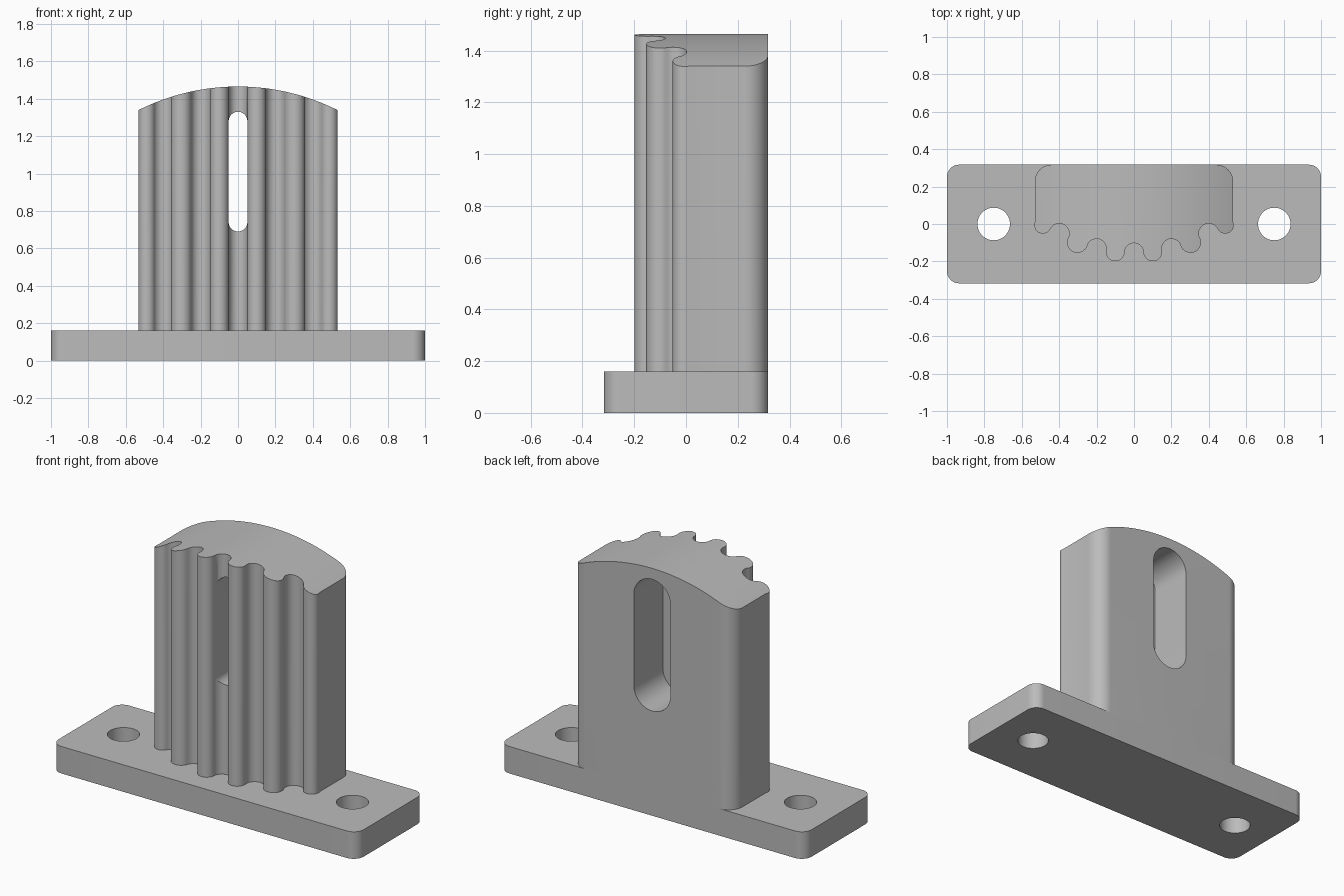
import bpy, bmesh
from math import sin, cos, pi, radians
from mathutils import Vector

default = bpy.data.objects.get("Cube")
if default:
    bpy.data.objects.remove(default, do_unlink=True)

GREY = (0.5, 0.5, 0.5, 1.0)
grey = bpy.data.materials.new("plain grey")
grey.use_nodes = True
grey.diffuse_color = GREY
grey.node_tree.nodes["Principled BSDF"].inputs["Base Color"].default_value = GREY

BACK = 0.317      # half depth of the base
BASE_TOP = 0.16


def arc(cx, cy, r, start, end, steps=16):
    """Points along a circular arc, angles in degrees."""
    angles = [radians(start + (end - start) * i / steps) for i in range(steps + 1)]
    return [(cx + r * cos(a), cy + r * sin(a)) for a in angles]


def prism(name, outline, low, high, along="z"):
    """Extrude a 2D outline along z (outline in xy) or y (outline in xz)."""
    bm = bmesh.new()
    place = (lambda p: (p[0], p[1], low)) if along == "z" else (lambda p: (p[0], low, p[1]))
    face = bm.faces.new([bm.verts.new(place(p)) for p in outline])
    out = bmesh.ops.extrude_face_region(bm, geom=[face])
    shift = Vector((0, 0, high - low)) if along == "z" else Vector((0, high - low, 0))
    moved = [v for v in out["geom"] if isinstance(v, bmesh.types.BMVert)]
    bmesh.ops.translate(bm, verts=moved, vec=shift)
    bmesh.ops.recalc_face_normals(bm, faces=bm.faces)
    mesh = bpy.data.meshes.new(name)
    bm.to_mesh(mesh)
    bm.free()
    mesh.materials.append(grey)
    obj = bpy.data.objects.new(name, mesh)
    bpy.context.collection.objects.link(obj)
    return obj


def activate(obj):
    bpy.ops.object.select_all(action="DESELECT")
    obj.select_set(True)
    bpy.context.view_layer.objects.active = obj


def carve(obj, cutter, operation="DIFFERENCE"):
    """Apply a boolean and discard its cutter."""
    activate(obj)
    mod = obj.modifiers.new("carve", "BOOLEAN")
    mod.object, mod.operation, mod.solver = cutter, operation, "EXACT"
    bpy.ops.object.modifier_apply(modifier=mod.name)
    bpy.data.objects.remove(cutter, do_unlink=True)


def slot(r, low, high):
    """Upright rounded slot centred on x = 0."""
    return arc(0, high, r, 0, 180, 24) + arc(0, low, r, 180, 360, 24)


# Base plate with rounded corners and two bolt holes
c = 0.065
x, y = 1 - c, BACK - c
plate = prism("base_plate",
              arc(x, y, c, 0, 90) + arc(-x, y, c, 90, 180)
              + arc(-x, -y, c, 180, 270) + arc(x, -y, c, 270, 360),
              0, BASE_TOP)
for side in (-1, 1):
    hole = arc(side * 0.75, 0, 0.087, 0, 360, 48)[:-1]
    carve(plate, prism("bolt_hole_cutter", hole, -0.1, 0.3))

# Scalloped front: half circles alternating out and in between joints
half = [(0.05, -0.152), (0.15, -0.146), (0.25, -0.117),
        (0.355, -0.08), (0.445, -0.022), (0.53, 0.01)]
joints = [Vector((-px, py)) for px, py in reversed(half)] + [Vector(p) for p in half]
front = []
for i, (a, b) in enumerate(zip(joints, joints[1:])):
    mid, d = (a + b) / 2, (b - a) / 2
    n = Vector((d.y, -d.x)) * (1 if i % 2 == 0 else -1)
    front += [tuple(mid - d * cos(t * pi / 16) + n * sin(t * pi / 16)) for t in range(16)]
front.append(tuple(joints[-1]))

# Upright block with rounded back corners
w, r = 0.53, 0.09
block = prism("fluted_block",
              front + arc(w - r, BACK - r, r, 0, 90) + arc(r - w, BACK - r, r, 90, 180),
              BASE_TOP, 1.7)

# Domed top, narrow through slot and wider rear pocket
dome = arc(0, 0.279, 1.186, 60, 120, 64) + [(-0.6, 0), (0.6, 0)]
carve(block, prism("dome_cutter", dome, -0.6, 0.6, "y"), "INTERSECT")
carve(block, prism("pocket_cutter", slot(0.12, 0.74, 1.28), 0.045, 0.6, "y"))
carve(block, prism("slot_cutter", slot(0.05, 0.74, 1.28), -0.6, 0.6, "y"))

for part in (plate, block):
    activate(part)
    bpy.ops.object.shade_smooth_by_angle(angle=radians(35))
